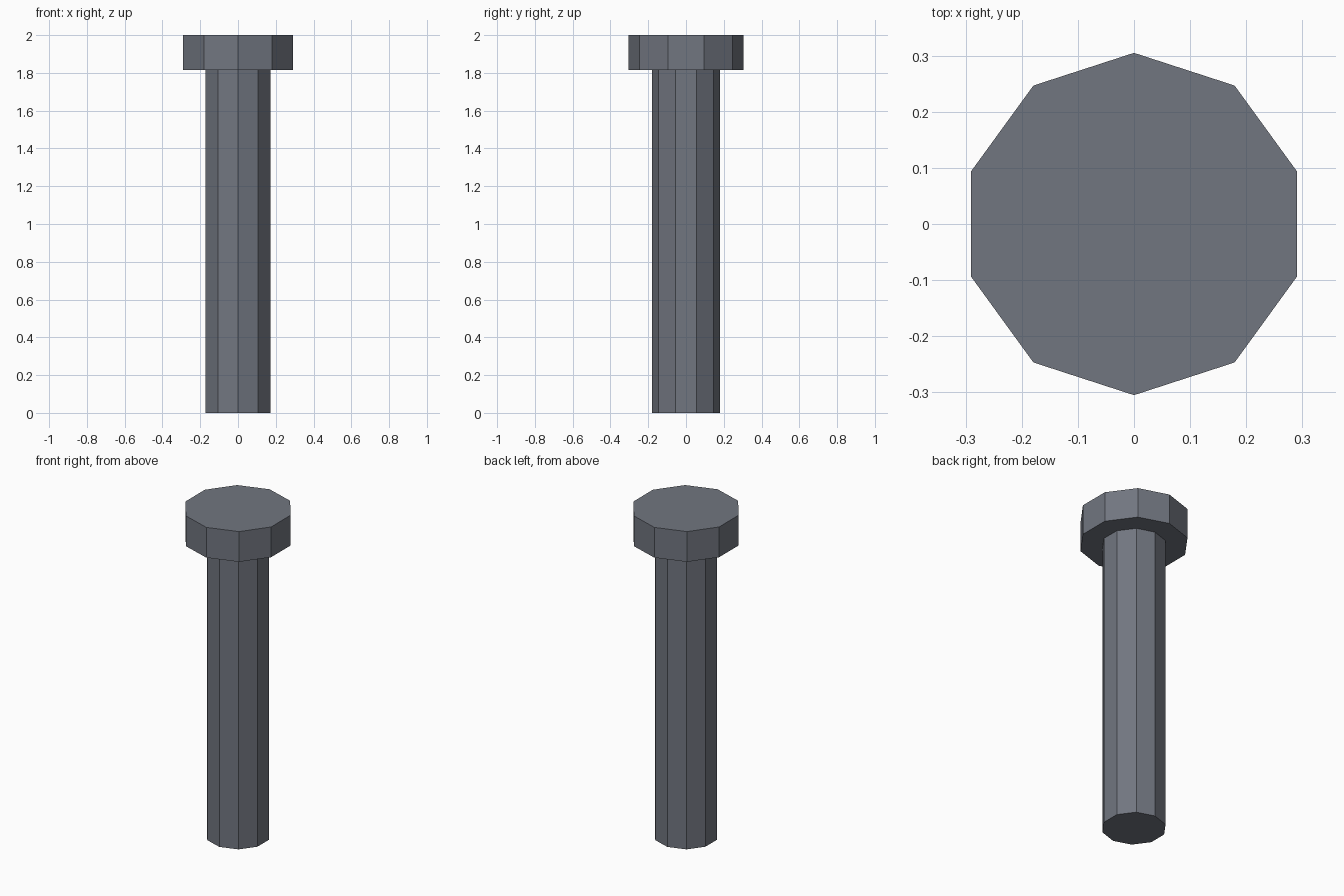
import bpy

cube = bpy.data.objects.get("Cube")
if cube:
    bpy.data.objects.remove(cube, do_unlink=True)

SIDES = 10
HEIGHT = 2.0
HEAD_BASE = 1.815

# Dark blue-grey metal
steel = bpy.data.materials.new("steel_grey")
steel.use_nodes = True
colour = (0.165, 0.18, 0.215, 1.0)
steel.diffuse_color = colour
steel.node_tree.nodes["Principled BSDF"].inputs["Base Color"].default_value = colour


def prism(name, radius, bottom, top):
    """Flat-sided upright prism with corners pointing to front and back."""
    bpy.ops.mesh.primitive_cylinder_add(
        vertices=SIDES, radius=radius, depth=top - bottom,
        location=(0, 0, (bottom + top) / 2))
    part = bpy.context.object
    part.name = name
    part.data.materials.append(steel)
    return part


# Bolt shaft and its wider head
prism("shaft", 0.18, 0.0, HEAD_BASE)
prism("head", 0.305, HEAD_BASE, HEIGHT)
